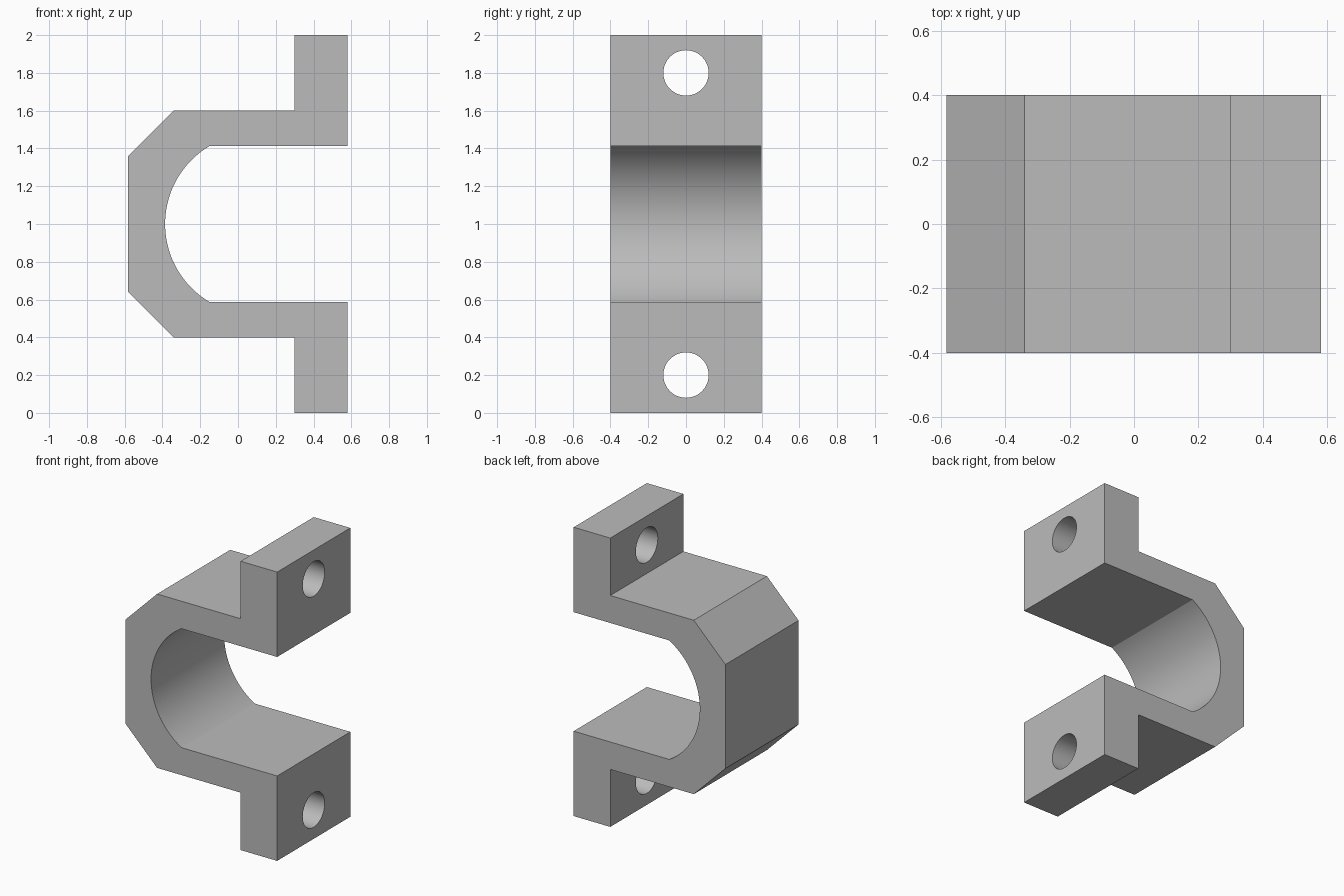
import bpy, bmesh, math

if "Cube" in bpy.data.objects:
    bpy.data.objects.remove(bpy.data.objects["Cube"])

DEPTH, MID = 0.8, 1.0

grey = bpy.data.materials.new("plain grey")
grey.use_nodes = True
colour = (0.5, 0.5, 0.5, 1)
grey.diffuse_color = colour
grey.node_tree.nodes["Principled BSDF"].inputs["Base Color"].default_value = colour

# Upper half of the clamp outline, from the saddle mouth round to the back
upper = [(0.58, 1.412), (0.58, 2), (0.3, 2), (0.3, 1.602), (-0.34, 1.602), (-0.582, 1.36)]
lower = [(x, 2 * MID - z) for x, z in reversed(upper)]

# Curved saddle that holds the pipe
radius, half_chord, centre_x = 0.48, 0.412, 0.094
sweep = math.asin(half_chord / radius)
steps = 40
saddle = []
for i in range(steps + 1):
    a = math.pi + sweep * (1 - 2 * i / steps)
    saddle.append((centre_x + radius * math.cos(a), MID + radius * math.sin(a)))

# Extrude the outline along y
bm = bmesh.new()
face = bm.faces.new([bm.verts.new((x, -DEPTH / 2, z)) for x, z in upper + lower + saddle])
back = bmesh.ops.extrude_face_region(bm, geom=[face])["geom"]
bmesh.ops.translate(bm, vec=(0, DEPTH, 0),
                    verts=[v for v in back if isinstance(v, bmesh.types.BMVert)])
bmesh.ops.recalc_face_normals(bm, faces=bm.faces)
mesh = bpy.data.meshes.new("pipe_clamp")
bm.to_mesh(mesh)
bm.free()
clamp = bpy.data.objects.new("pipe_clamp", mesh)
bpy.context.collection.objects.link(clamp)
mesh.materials.append(grey)

# Bolt holes through both flanges
for side in (-1, 1):
    bpy.ops.mesh.primitive_cylinder_add(vertices=48, radius=0.12, depth=0.6,
                                        location=(0.44, 0, MID + side * 0.8),
                                        rotation=(0, math.pi / 2, 0))
    cutter = bpy.context.object
    cutter.name = "bolt_hole_cutter"
    cutter.hide_render = True
    cutter.data.materials.append(grey)
    bpy.ops.object.select_all(action="DESELECT")
    clamp.select_set(True)
    bpy.context.view_layer.objects.active = clamp
    cut = clamp.modifiers.new("bolt_hole", "BOOLEAN")
    cut.operation, cut.solver, cut.object = "DIFFERENCE", "EXACT", cutter
    bpy.ops.object.modifier_apply(modifier=cut.name)
    bpy.data.objects.remove(cutter)

bpy.ops.object.shade_smooth_by_angle(angle=math.radians(25))
